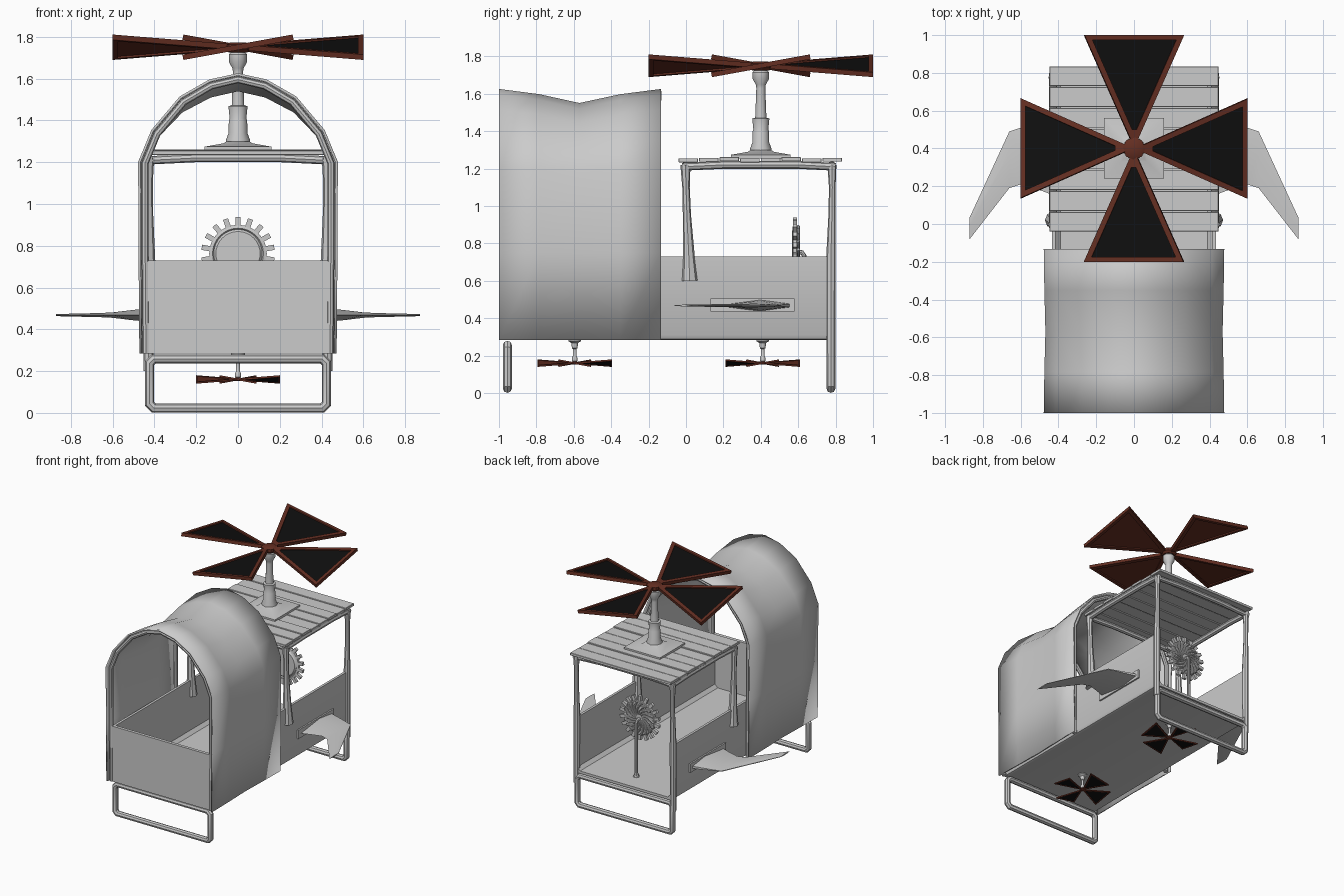
import bpy, bmesh, math
from mathutils import Matrix, Vector

if "Cube" in bpy.data.objects:
    bpy.data.objects.remove(bpy.data.objects["Cube"])


def material(name, rgb):
    m = bpy.data.materials.new(name)
    m.diffuse_color = (*rgb, 1)
    m.use_nodes = True
    m.node_tree.nodes["Principled BSDF"].inputs["Base Color"].default_value = m.diffuse_color
    return m


RED = material("red_wood", (0.13, 0.028, 0.016))
BLACK = material("black_cloth", (0.005, 0.005, 0.005))


def finish(name, bm, mats=(), smooth=True, angle=35, normals=True):
    if normals:
        bmesh.ops.recalc_face_normals(bm, faces=bm.faces)
    me = bpy.data.meshes.new(name)
    bm.to_mesh(me)
    bm.free()
    ob = bpy.data.objects.new(name, me)
    bpy.context.collection.objects.link(ob)
    for m in mats:
        me.materials.append(m)
    bpy.ops.object.select_all(action='DESELECT')
    bpy.context.view_layer.objects.active = ob
    ob.select_set(True)
    if smooth:
        bpy.ops.object.shade_smooth_by_angle(angle=math.radians(angle))
    return ob


def box(name, lo, hi, bevel=0.0):
    bm = bmesh.new()
    lo, hi = Vector(lo), Vector(hi)
    bmesh.ops.create_cube(bm, size=1, matrix=Matrix.Translation((lo + hi) / 2) @ Matrix.Diagonal((*(hi - lo), 1)))
    if bevel:
        bmesh.ops.bevel(bm, geom=bm.edges[:], offset=bevel, segments=1, affect='EDGES')
    return finish(name, bm, smooth=False)


def lathe(name, profile, matrix=Matrix(), n=12, mats=(), turn=0.0):
    """Closed solid of revolution about z from (radius, z) points."""
    bm = bmesh.new()
    rings = [[bm.verts.new(matrix @ Vector((r * math.cos(turn + math.tau * i / n),
                                            r * math.sin(turn + math.tau * i / n), z)))
              for i in range(n)] for r, z in profile]
    for a, b in zip(rings, rings[1:]):
        for i in range(n):
            bm.faces.new((a[i], a[(i + 1) % n], b[(i + 1) % n], b[i]))
    bm.faces.new(rings[0])
    bm.faces.new(rings[-1])
    return finish(name, bm, mats)


def tube(name, pts, radius, cyclic=False, radii=None):
    cu = bpy.data.curves.new(name, 'CURVE')
    cu.dimensions = '3D'
    cu.bevel_depth = radius
    cu.bevel_resolution = 2
    cu.use_fill_caps = True
    sp = cu.splines.new('POLY')
    sp.points.add(len(pts) - 1)
    for i, p in enumerate(pts):
        sp.points[i].co = (*p, 1)
        sp.points[i].radius = radii[i] if radii else 1
    sp.use_cyclic_u = cyclic
    ob = bpy.data.objects.new(name, cu)
    bpy.context.collection.objects.link(ob)
    bpy.ops.object.select_all(action='DESELECT')
    bpy.context.view_layer.objects.active = ob
    ob.select_set(True)
    bpy.ops.object.convert(target='MESH')
    bpy.ops.object.shade_smooth_by_angle(angle=math.radians(40))


def rotor(name, matrix):
    """Four pitched, framed blades around a hub."""
    bm = bmesh.new()
    for k in range(4):
        m = matrix @ Matrix.Rotation(k * math.pi / 2, 4, 'Z') @ Matrix.Rotation(0.18, 4, 'X')
        outline = [(0.04, -0.016), (0.6, -0.268), (0.6, 0.268), (0.04, 0.016)]
        inner = [(0.1, -0.012), (0.575, -0.226), (0.575, 0.226), (0.1, 0.012)]
        loops = [[bm.verts.new(m @ Vector((x, y, z))) for x, y in pts] for pts, z in
                 ((inner, -0.004), (inner, -0.013), (outline, -0.013),
                  (outline, 0.013), (inner, 0.013), (inner, 0.004))]
        for a, b in zip(loops, loops[1:]):
            for i in range(4):
                bm.faces.new((a[i], a[(i + 1) % 4], b[(i + 1) % 4], b[i]))
        bm.faces.new(loops[0])
        bm.faces.new(loops[-1]).material_index = 1
    finish(name + "_blades", bm, (RED, BLACK), smooth=False)
    lathe(name + "_hub", [(0.045, -0.025), (0.06, -0.01), (0.06, 0.012), (0.04, 0.022)], matrix, 8, (RED,))


# hull: U-shaped tub open at the back, with a front panel
bm = bmesh.new()
half = [(0.435, 0.73), (0.435, 0.31), (0.425, 0.29), (0.41, 0.285)]
inside = [(0.39, 0.305), (0.415, 0.33), (0.415, 0.73)]
prof = half + [(-x, z) for x, z in reversed(half)] + [(-x, z) for x, z in reversed(inside)] + inside[:]
prof = half + [(-x, z) for x, z in half[::-1]] + [(-x, z) for x, z in inside[::-1]] + inside
f = bm.faces.new([bm.verts.new((x, -0.97, z)) for x, z in prof])
ext = bmesh.ops.extrude_face_region(bm, geom=[f])['geom']
bmesh.ops.translate(bm, verts=[v for v in ext if isinstance(v, bmesh.types.BMVert)], vec=(0, 1.76, 0))
finish("hull_tub", bm)
box("front_panel", (-0.43, -0.985, 0.285), (0.43, -0.96, 0.73))


# landing frames at front and back
def skid(name, y):
    o, b, t, c = 0.423, 0.023, 0.258, 0.02
    tube(name, [(-o + c, y, b), (o - c, y, b), (o, y, b + c), (o, y, t - c), (o - c, y, t),
                (-o + c, y, t), (-o, y, t - c), (-o, y, b + c)], 0.0235, True)


skid("front_landing_frame", -0.955)
skid("rear_landing_frame", 0.775)

# cabin posts and roof frame
for s, side in ((-1, "left"), (1, "right")):
    x = s * 0.428
    tube(side + "_front_post", [(x, 0.02, 0.6), (x, 0.015, 0.73), (x, 0.005, 0.95), (x, 0, 1.1), (x, -0.003, 1.22)],
         0.02, radii=[2.2, 1.6, 1.1, 1, 1.35])
    tube(side + "_rear_post", [(x, 0.775, 0.2), (x, 0.775, 0.73), (x, 0.78, 0.95), (x, 0.782, 1.1), (x, 0.78, 1.22)],
         0.022, radii=[1.1, 1.15, 0.85, 0.8, 1.1])
    tube(side + "_roof_beam", [(x, -0.02, 1.21), (x, 0.2, 1.22), (x, 0.6, 1.22), (x, 0.8, 1.21)], 0.021)
for y, nm in ((0, "front"), (0.78, "rear")):
    tube(nm + "_roof_beam", [(-0.44, y, 1.208), (-0.2, y, 1.22), (0.2, y, 1.22), (0.44, y, 1.208)], 0.02)

# roof planks
for i in range(8):
    y = -0.04 + i * 0.11
    dz = 0.003 * (i % 3 - 1)
    box("roof_plank_%d" % (i + 1), (-0.448, y, 1.237 + dz), (0.448, y + 0.104, 1.258 + dz), 0.002)

# main rotor and mast
base = Matrix.Translation((0, 0.4, 0))
r2 = math.sqrt(2)
lathe("mast_plate", [(0.16 * r2, 1.255), (0.16 * r2, 1.274), (0.07 * r2, 1.29), (0.055 * r2, 1.3)],
      base, 4, turn=math.pi / 4)
lathe("mast", [(0.058, 1.28), (0.058, 1.305), (0.045, 1.34), (0.044, 1.4), (0.04, 1.41), (0.046, 1.468),
               (0.03, 1.472), (0.024, 1.63), (0.027, 1.65), (0.044, 1.68), (0.044, 1.715), (0.025, 1.735)], base)
rotor("main_rotor", Matrix.Translation((0, 0.4, 1.75)))

# two small rotors under the floor, spinning opposite ways
for nm, y, flip in (("front", -0.595, Matrix.Diagonal((1, 1, -1, 1))),
                    ("rear", 0.41, Matrix.Rotation(math.pi, 4, 'X'))):
    rotor(nm + "_lower_rotor", Matrix.Translation((0, y, 0.16)) @ flip @ Matrix.Scale(1 / 3, 4))
    lathe(nm + "_lower_shaft", [(0.034, 0.29), (0.034, 0.278), (0.018, 0.268), (0.015, 0.24), (0.009, 0.236),
                                (0.009, 0.2), (0.014, 0.19), (0.014, 0.172), (0.008, 0.165)],
          Matrix.Translation((0, y, 0)))

# sagging cloth canopy over the front, on two hoops
arch = [(0.466, 0.285, 0), (0.47, 0.75, 0), (0.472, 1.2, 0.3), (0.41, 1.35, 0.6),
        (0.275, 1.51, 0.9), (0.135, 1.59, 1), (0, 1.62, 1)]
arch = arch + [(-x, z, w) for x, z, w in arch[-2::-1]]
bm = bmesh.new()
rows = []
for y, sag in ((-1, 0), (-0.785, 0.028), (-0.57, 0.075), (-0.35, 0.028), (-0.133, 0)):
    rows.append([bm.verts.new((x * (1 - 0.25 * sag), y, z - sag * w)) for x, z, w in arch])
for a, b in zip(rows, rows[1:]):
    for i in range(len(arch) - 1):
        bm.faces.new((a[i], a[i + 1], b[i + 1], b[i]))
cloth = finish("canopy_cloth", bm, angle=50)
mod = cloth.modifiers.new("thickness", 'SOLIDIFY')
mod.thickness = 0.012
mod.offset = 0
for y, nm in ((-0.975, "front"), (-0.158, "rear")):
    tube(nm + "_canopy_hoop", [(x * 0.945, y, z - 0.025 * w) for x, z, w in arch], 0.017)

# forward-swept side fins, thick at the root
for s, side in ((-1, "left"), (1, "right")):
    bm = bmesh.new()
    rings = []
    for x, y0, y1, h in ((0.42, 0.15, 0.56, 0.032), (0.5, 0.18, 0.54, 0.025), (0.6, 0.21, 0.51, 0.013),
                         (0.66, 0.19, 0.49, 0.01), (0.87, -0.08, 0.035, 0.005)):
        m = y0 + (y1 - y0) * 0.6
        rings.append([bm.verts.new((s * x, y, 0.468 + z)) for y, z in
                      ((y0, 0), (m, h), (y1, h * 0.3), (y1, -h * 0.3), (m, -h))])
    for a, b in zip(rings, rings[1:]):
        for i in range(5):
            bm.faces.new((a[i], a[(i + 1) % 5], b[(i + 1) % 5], b[i]))
    bm.faces.new(rings[0])
    bm.faces.new(rings[-1])
    finish(side + "_fin", bm)
    box(side + "_fin_mount", (min(s * 0.42, s * 0.447), 0.13, 0.435), (max(s * 0.42, s * 0.447), 0.58, 0.505))

# toothed steering wheel with swirled vanes on its column
wc = Matrix.Translation((0, 0.585, 0.762)) @ Matrix.Rotation(math.pi / 2, 4, 'X')
lathe("wheel_disc", [(0.13, -0.012), (0.138, -0.006), (0.138, 0.012), (0.122, 0.016), (0.116, 0.008), (0.106, 0.018)],
      wc, 32)
bm = bmesh.new()
for k in range(18):
    bmesh.ops.create_cube(bm, size=1, matrix=wc @ Matrix.Rotation(math.tau * (k + 0.5) / 18, 4, 'Z')
                          @ Matrix.Translation((0.15, 0, 0.002)) @ Matrix.Diagonal((0.052, 0.025, 0.022, 1)))
finish("wheel_teeth", bm, smooth=False)
for k in range(18):
    pts = []
    for j in range(4):
        r, a = 0.03 + 0.034 * j, math.tau * k / 18 + 0.25 * j
        pts.append(wc @ Vector((r * math.cos(a), r * math.sin(a), -0.014)))
    tube("wheel_vane_%d" % (k + 1), pts, 0.01, radii=[0.5, 0.8, 1, 1])
tube("wheel_column", [(0, 0.585, 0.755), (0, 0.62, 0.752), (0, 0.632, 0.735), (0, 0.632, 0.34), (0, 0.632, 0.295)],
     0.012, radii=[1.3, 1, 1, 1, 2.2])
